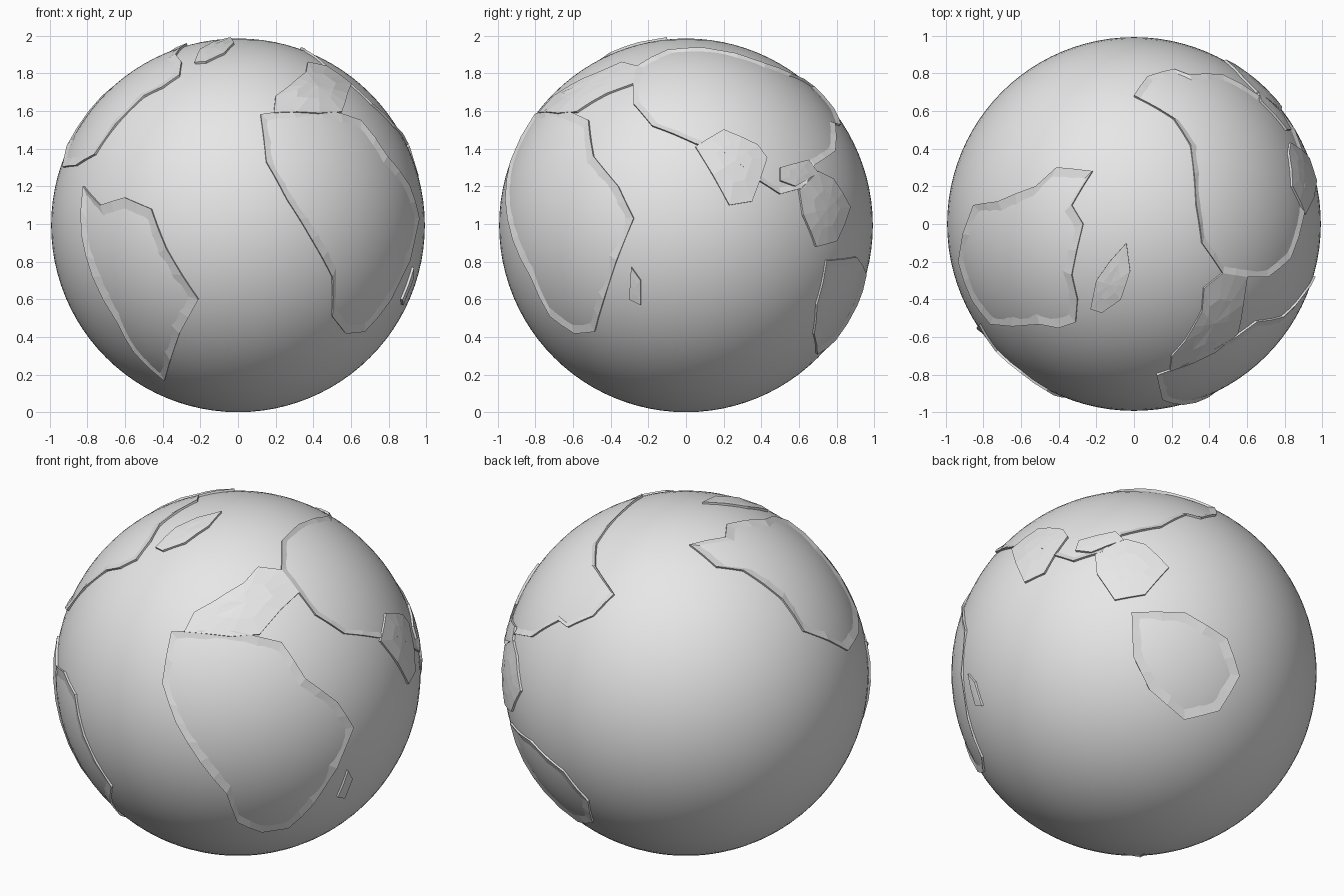
import bpy, bmesh
from math import radians, sin, cos, sqrt
from mathutils import Vector

if "Cube" in bpy.data.objects:
    bpy.data.objects.remove(bpy.data.objects["Cube"], do_unlink=True)

R = 0.993                      # ocean sphere radius
RIM, SUNK = R + 0.013, R - 0.02
CENTRE = Vector((0, 0, R))

grey = bpy.data.materials.new("plain grey")
grey.use_nodes = True
grey.diffuse_color = (0.8, 0.8, 0.8, 1)
grey.node_tree.nodes["Principled BSDF"].inputs["Base Color"].default_value = (0.8, 0.8, 0.8, 1)

# Viewing directions the outlines are laid out from: azimuth, elevation
FRONT, SIDE, TOP, BACK_LOW = (-90, 0), (0, 0), (-90, 90), (51, -30)


def on_globe(u, v, view):
    """Unit direction of a flat point projected onto the globe."""
    a, e = (radians(d) for d in view)
    right = Vector((-sin(a), cos(a), 0))
    up = Vector((-sin(e) * cos(a), -sin(e) * sin(a), cos(e)))
    depth = sqrt(max(0, 1 - u * u - v * v))
    return (right * u + up * v + right.cross(up) * depth).normalized()


def plate(name, view, outline, rim=0):
    """Land plate: a sloping rim sinking into the globe, or a full cap if rim is 0."""
    shift = R if view in (FRONT, SIDE) else 0
    corners = [on_globe(u, v - shift, view) for u, v in outline]
    dirs = []
    for a, b in zip(corners, corners[1:] + corners[:1]):
        dirs += [a, (a + b).normalized()] if (b - a).length > 0.16 else [a]
    middle = sum(dirs, Vector()).normalized()
    bm = bmesh.new()

    def ring(points, radius):
        return [bm.verts.new(CENTRE + p.normalized() * radius) for p in points]

    rings = [ring(dirs, SUNK), ring(dirs, RIM)]
    if rim:
        rings.append(ring([p + (middle - p).normalized() * rim for p in dirs], SUNK))
    else:
        rings.append(ring([p.lerp(middle, 0.5) for p in dirs], RIM))
    n = len(dirs)
    for low, high in zip(rings, rings[1:]):
        for i in range(n):
            j = (i + 1) % n
            bm.faces.new((low[i], low[j], high[j], high[i]))
    if not rim:
        tip = bm.verts.new(CENTRE + middle * RIM)
        for i in range(n):
            bm.faces.new((rings[-1][i], rings[-1][(i + 1) % n], tip))
    bmesh.ops.recalc_face_normals(bm, faces=bm.faces)
    if sum((f.normal.dot(middle) * f.calc_area() for f in bm.faces)) < 0:
        bmesh.ops.reverse_faces(bm, faces=bm.faces)
    mesh = bpy.data.meshes.new(name)
    bm.to_mesh(mesh)
    bm.free()
    mesh.materials.append(grey)
    bpy.context.collection.objects.link(bpy.data.objects.new(name, mesh))


# Ocean sphere
bpy.ops.mesh.primitive_uv_sphere_add(segments=96, ring_count=48, radius=R, location=CENTRE)
ocean = bpy.context.object
ocean.name = "ocean_sphere"
ocean.data.materials.append(grey)
bpy.ops.object.shade_smooth()

# Large continents with a raised rim
plate("south_front_continent", FRONT, [
    (.12, 1.58), (.15, 1.33), (.26, 1.13), (.39, .92), (.5, .72), (.5, .51), (.57, .42),
    (.67, .43), (.81, .6), (.96, 1.03), (.91, 1.2), (.79, 1.36), (.65, 1.55), (.43, 1.61)], 0.16)
plate("great_east_continent", TOP, [
    (0, .68), (.07, .78), (.21, .82), (.29, .79), (.47, .79), (.57, .74), (.66, .68),
    (.75, .63), (.85, .5), (.89, .39), (.9, .2), (.9, .05), (.83, -.18), (.71, -.28),
    (.6, -.28), (.47, -.26), (.36, -.1), (.33, .1), (.3, .42), (.21, .56)], 0.1)
plate("north_west_continent", TOP, [
    (-.52, .2), (-.41, .3), (-.22, .28), (-.33, .1), (-.27, 0), (-.33, -.27), (-.3, -.4),
    (-.31, -.52), (-.4, -.55), (-.5, -.53), (-.76, -.53), (-.86, -.4), (-.93, -.2),
    (-.85, .1), (-.72, .12)], 0.2)
plate("south_west_continent", FRONT, [
    (-.82, 1.2), (-.73, 1.1), (-.6, 1.14), (-.46, 1.08), (-.38, .87), (-.21, .6),
    (-.31, .42), (-.39, .17), (-.55, .32), (-.64, .48), (-.77, .72), (-.83, .95)], 0.23)
plate("south_east_continent", BACK_LOW, [
    (-.03, .33), (.26, .33), (.49, .19), (.56, -.01), (.45, -.2), (.26, -.25),
    (.07, -.09), (-.02, .09)], 0.2)

# Smaller lands and islands
plate("north_front_land", TOP, [
    (.19, -.78), (.2, -.7), (.27, -.62), (.36, -.46), (.37, -.34), (.47, -.26),
    (.6, -.28), (.58, -.42), (.55, -.58), (.43, -.68)])
plate("polar_island", TOP, [
    (-.04, -.1), (-.13, -.2), (-.2, -.3), (-.23, -.45), (-.17, -.47), (-.07, -.4), (-.02, -.25)])
plate("east_peninsula", SIDE, [
    (.05, 1.41), (.2, 1.5), (.38, 1.42), (.43, 1.35), (.35, 1.12), (.23, 1.1)])
plate("east_archipelago", SIDE, [
    (.6, 1.18), (.62, 1.05), (.69, .88), (.8, .91), (.87, 1.09), (.78, 1.24), (.7, 1.28)])
plate("east_islet", SIDE, [(.5, 1.3), (.65, 1.34), (.7, 1.27), (.58, 1.2), (.5, 1.23)])
plate("south_islet", SIDE, [(-.29, .77), (-.24, .7), (-.24, .57), (-.3, .6)])
